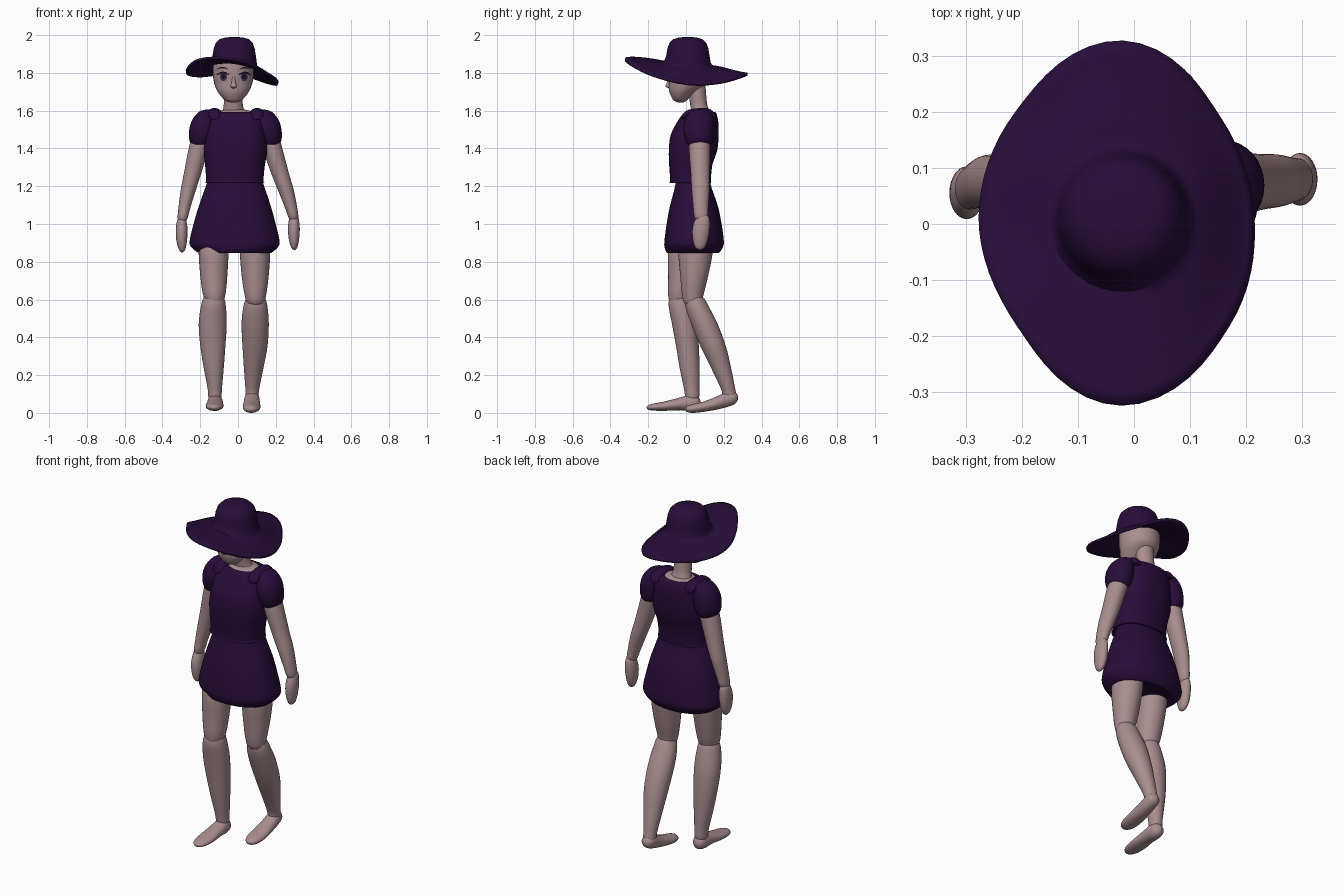
import bpy, bmesh, math
from mathutils import Vector
from mathutils.bvhtree import BVHTree


def material(name, rgb):
    m = bpy.data.materials.new(name)
    m.diffuse_color = (*rgb, 1)
    return m


SKIN = material("skin", (0.40, 0.27, 0.275))
CLOTH = material("dark purple cloth", (0.021, 0.004, 0.042))
DARK = material("lash dark", (0.012, 0.006, 0.012))
IRIS = material("iris purple", (0.07, 0.03, 0.10))
WHITE = material("eye white", (0.36, 0.29, 0.36))


def spline(a, b, c, d, t):
    return tuple(0.5 * (2*q + (r - p)*t + (2*p - 5*q + 4*r - s)*t*t + (3*q - p - 3*r + s)*t**3)
                 for p, q, r, s in zip(a, b, c, d))


def finish(name, bm, mat, angle=50):
    bmesh.ops.recalc_face_normals(bm, faces=bm.faces)
    me = bpy.data.meshes.new(name)
    bm.to_mesh(me)
    bm.free()
    me.materials.append(mat)
    ob = bpy.data.objects.new(name, me)
    bpy.context.collection.objects.link(ob)
    bpy.ops.object.select_all(action='DESELECT')
    ob.select_set(True)
    bpy.context.view_layer.objects.active = ob
    bpy.ops.object.shade_smooth_by_angle(angle=math.radians(angle))
    return ob


def skin_rings(bm, rings, cap=True):
    for a, b in zip(rings, rings[1:]):
        n = len(a)
        for i in range(n):
            j = (i + 1) % n
            bm.faces.new((a[i], a[j], b[j], b[i]))
    if cap:
        bm.faces.new(rings[0])
        bm.faces.new(rings[-1])


def loft(name, rows, mat, axis='z', power=2.0, n=32, steps=4):
    """Smooth tube through rows of (cx, cy, cz, radius_x, radius_yz)."""
    rows = [tuple(r) for r in rows]
    ext = [rows[0]] + rows + [rows[-1]]
    path = []
    for k in range(len(rows) - 1):
        path += [spline(*ext[k:k + 4], s / steps) for s in range(steps)]
    path.append(rows[-1])
    bm, rings = bmesh.new(), []
    for x, y, z, rx, ry in path:
        ring = []
        for i in range(n):
            a = 2 * math.pi * i / n
            c, s = math.cos(a), math.sin(a)
            u = max(rx, .002) * math.copysign(abs(c) ** (2 / power), c)
            v = max(ry, .002) * math.copysign(abs(s) ** (2 / power), s)
            ring.append(bm.verts.new((x + u, y + v, z) if axis == 'z' else (x + u, y, z + v)))
        rings.append(ring)
    skin_rings(bm, rings)
    return finish(name, bm, mat)


# Head, nose and neck
head = loft("head", [(-.025, -.028, 1.652, .012, .01), (-.025, -.03, 1.663, .042, .034),
                     (-.025, -.025, 1.69, .068, .056), (-.025, -.01, 1.72, .088, .08),
                     (-.025, .013, 1.76, .102, .104), (-.025, .015, 1.81, .108, .11),
                     (-.025, .015, 1.87, .104, .108), (-.025, .015, 1.93, .07, .07),
                     (-.025, .015, 1.95, .005, .005)], SKIN)
loft("nose", [(-.023, -.085, 1.728, .006, .006), (-.023, -.091, 1.738, .017, .018),
              (-.023, -.09, 1.755, .012, .013), (-.023, -.086, 1.80, .006, .008)], SKIN, n=16)
loft("neck", [(-.02, .075, 1.56, .075, .05), (-.023, .075, 1.61, .058, .047),
              (-.025, .066, 1.65, .05, .045), (-.025, .055, 1.76, .05, .047)], SKIN)
loft("upper_chest", [(-.012, .07, 1.50, .10, .08), (-.012, .072, 1.59, .095, .072),
                     (-.015, .075, 1.612, .07, .055), (-.02, .075, 1.618, .02, .02)], SKIN)

# Face details projected on the head as thin plates
bm = bmesh.new()
bm.from_mesh(head.data)
face_tree = BVHTree.FromBMesh(bm)
bm.free()


def face_plate(name, x, z, rx, rz, mat, lift, bend=0.0, n=20):
    bm, rings = bmesh.new(), []
    for f in (.05, .5, 1):
        ring = []
        for i in range(n):
            a = 2 * math.pi * i / n
            u = math.cos(a) * f
            px = x + rx * u
            pz = z + rz * math.sin(a) * f - bend * u * u
            hit = face_tree.ray_cast(Vector((px, -1, pz)), Vector((0, 1, 0)))[0]
            ring.append(bm.verts.new((px, (hit.y if hit else -.05) - lift, pz)))
        rings.append(ring)
    skin_rings(bm, rings, cap=False)
    bm.faces.new(rings[0])
    finish(name, bm, mat)


for side, tag in ((-1, "left"), (1, "right")):
    ex = -.022 + side * .055
    face_plate("eye_" + tag, ex, 1.788, .03, .022, WHITE, .002)
    face_plate("iris_" + tag, ex, 1.789, .019, .022, IRIS, .004)
    face_plate("pupil_" + tag, ex, 1.790, .011, .014, DARK, .006)
    face_plate("lash_" + tag, ex + side * .003, 1.811, .034, .006, DARK, .007, .012)
    face_plate("eyebrow_" + tag, ex + side * .006, 1.838, .03, .004, DARK, .004, .009)

# Sun hat: crown and wavy brim in one sheet; rim given every 45 degrees
RIM = [(.235, 1.757), (.25, 1.765), (.317, 1.81), (.27, 1.80),
       (.257, 1.822), (.268, 1.885), (.333, 1.888), (.27, 1.805)]
CROWN = [(.003, 2), (.045, 1.998), (.078, 1.988), (.098, 1.968), (.108, 1.94), (.115, 1.90)]
bm, N, cols = bmesh.new(), 64, []
for i in range(N):
    a = 2 * math.pi * i / N
    k, t = divmod(i * 8 / N, 1)
    k = int(k)
    r, z = spline(*[RIM[(k + d) % 8] for d in (-1, 0, 1, 2)], t)
    base = 1.853 + .25 * (z - 1.82)
    prof = CROWN + [(.121, base + .012), (.13, base)]
    for s in range(1, 9):
        f = s / 8
        prof.append((.13 + (r - .13) * f, base + (z - base) * (.5 * f + .5 * f * f * (3 - 2 * f))))
    cols.append([(-.02 + q * math.cos(a), .01 + q * math.sin(a), h) for q, h in prof])
rings = [[bm.verts.new(c[j]) for c in cols] for j in range(len(cols[0]))]
skin_rings(bm, rings, cap=False)
bm.faces.new(rings[0])
hat = finish("sun_hat", bm, CLOTH)
bpy.context.view_layer.objects.active = hat
mod = hat.modifiers.new("thickness", 'SOLIDIFY')
mod.thickness = .014
mod.offset = -1

# Bodice, shoulder straps and skirt
loft("bodice", [(-.017, .022, 1.228, .158, .112), (-.017, .024, 1.24, .152, .108),
                (-.016, .025, 1.32, .158, .114), (-.013, .037, 1.40, .168, .128),
                (-.012, .046, 1.48, .16, .127), (-.012, .062, 1.55, .148, .109),
                (-.012, .072, 1.592, .135, .09), (-.012, .075, 1.603, .12, .08)],
     CLOTH, power=2.4, n=48)
for side, tag in ((-1, "left"), (1, "right")):
    loft("strap_" + tag, [(-.012 + side * .115, -.02, 1.575, .025, .012),
                          (-.012 + side * .112, .01, 1.592, .034, .022),
                          (-.012 + side * .112, .08, 1.598, .036, .026),
                          (-.012 + side * .112, .13, 1.592, .034, .025),
                          (-.012 + side * .112, .158, 1.575, .02, .01)], CLOTH, axis='y')
loft("skirt", [(-.016, .035, 1.25, .14, .088), (-.016, .038, 1.2, .158, .098),
               (-.017, .042, 1.1, .192, .128), (-.018, .043, 1.0, .22, .147),
               (-.018, .043, .92, .238, .157), (-.018, .041, .89, .231, .155),
               (-.017, .038, .862, .20, .142), (-.017, .038, .858, .185, .13),
               (-.017, .038, .875, .16, .11)], CLOTH, power=2.15, n=48)

# Puffed sleeves
for side, cx, tag in ((-1, -.178, "left"), (1, .150, "right")):
    loft("sleeve_" + tag, [(cx + side * -.02, .075, 1.615, .015, .02),
                           (cx + side * -.015, .073, 1.603, .045, .055),
                           (cx, .07, 1.56, .065, .076), (cx + side * .008, .068, 1.51, .072, .082),
                           (cx + side * .015, .07, 1.46, .066, .075),
                           (cx + side * .016, .07, 1.43, .05, .06),
                           (cx + side * .016, .07, 1.44, .03, .04)], CLOTH)

# Arms and hands
loft("arm_left", [(-.18, .073, 1.54, .03, .04), (-.195, .072, 1.46, .052, .055),
                  (-.213, .072, 1.39, .052, .055), (-.24, .075, 1.28, .046, .05),
                  (-.263, .075, 1.19, .04, .047), (-.283, .068, 1.10, .032, .04),
                  (-.293, .062, 1.04, .026, .035), (-.294, .06, 1.01, .01, .012)], SKIN)
loft("arm_right", [(.155, .073, 1.54, .03, .04), (.168, .072, 1.46, .052, .055),
                   (.188, .072, 1.39, .052, .055), (.222, .075, 1.28, .047, .05),
                   (.253, .077, 1.19, .042, .047), (.28, .078, 1.10, .033, .04),
                   (.293, .08, 1.045, .026, .035), (.295, .08, 1.015, .01, .012)], SKIN)
for cx, cy, top, tag in ((-.298, .056, 1.055, "left"), (.296, .08, 1.068, "right")):
    loft("hand_" + tag, [(cx, cy + .01, top, .006, .01), (cx, cy + .008, top - .025, .024, .035),
                         (cx, cy, top - .08, .031, .046), (cx, cy - .004, top - .14, .027, .04),
                         (cx + .002, cy - .006, top - .182, .016, .025),
                         (cx + .002, cy - .006, top - .196, .003, .004)], SKIN)

# Legs: straight left leg, bent right leg trailing behind
loft("thigh_left", [(-.125, .01, .97, .082, .085), (-.129, -.01, .85, .079, .085),
                    (-.128, -.022, .73, .071, .072), (-.126, -.033, .64, .06, .062),
                    (-.124, -.038, .59, .04, .045), (-.124, -.038, .575, .01, .01)], SKIN)
loft("calf_left", [(-.127, -.03, .655, .012, .012), (-.128, -.03, .63, .048, .05),
                   (-.13, -.027, .58, .065, .065), (-.134, -.008, .48, .074, .066),
                   (-.133, .008, .36, .066, .06), (-.128, .02, .24, .052, .052),
                   (-.123, .03, .14, .038, .041), (-.122, .033, .09, .034, .036),
                   (-.122, .033, .06, .02, .02)], SKIN)
loft("thigh_right", [(.085, .055, .97, .082, .09), (.09, .05, .85, .08, .09),
                     (.091, .043, .73, .071, .073), (.092, .036, .64, .058, .058),
                     (.093, .036, .59, .045, .045), (.093, .038, .56, .01, .01)], SKIN)
loft("calf_right", [(.094, .045, .645, .012, .012), (.094, .048, .62, .048, .045),
                    (.092, .06, .57, .064, .062), (.091, .098, .48, .072, .07),
                    (.09, .145, .36, .066, .067), (.083, .185, .25, .052, .053),
                    (.076, .222, .14, .037, .038), (.074, .23, .10, .033, .036),
                    (.073, .23, .07, .02, .02)], SKIN)

# Feet
loft("foot_left", [(-.121, .078, .062, .006, .008), (-.121, .065, .062, .03, .032),
                   (-.121, .03, .064, .04, .044), (-.122, -.03, .058, .043, .034),
                   (-.124, -.11, .046, .047, .025), (-.125, -.17, .041, .04, .019),
                   (-.125, -.20, .039, .022, .012), (-.125, -.208, .039, .005, .004)], SKIN, axis='y')
loft("foot_right", [(.074, .276, .09, .006, .008), (.074, .262, .09, .03, .03),
                    (.074, .225, .085, .039, .042), (.073, .165, .063, .043, .035),
                    (.072, .09, .042, .047, .027), (.071, .035, .033, .041, .023),
                    (.071, .005, .03, .024, .015), (.071, -.005, .03, .005, .004)], SKIN, axis='y')

# Rest the model on the ground and centre it
bpy.context.view_layer.update()
objs = [o for o in bpy.data.objects if o.type == 'MESH']
low = min(v.co.z for o in objs for v in o.data.vertices)
for o in objs:
    o.location.z -= low
